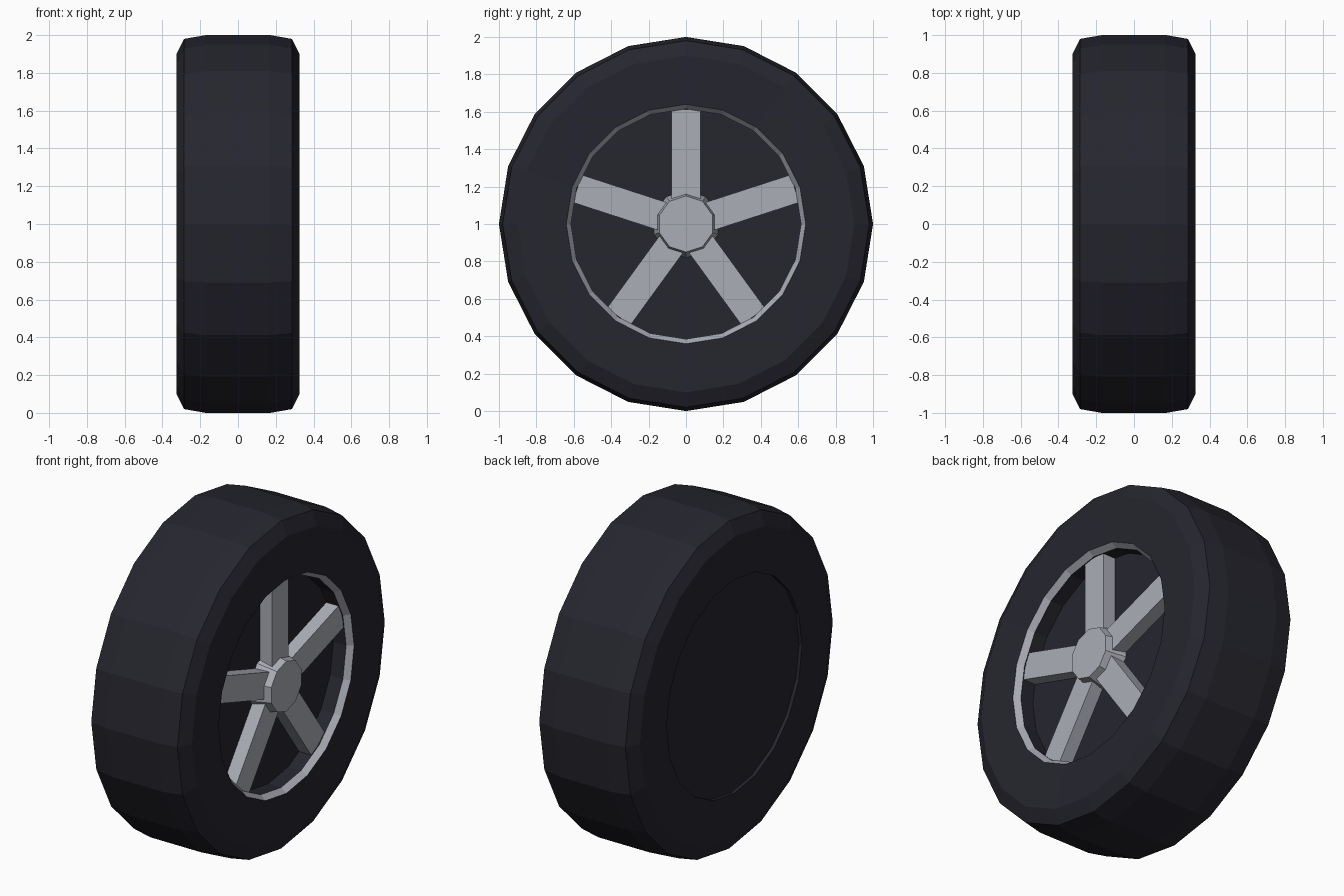
import bpy
import bmesh
from math import cos, sin, pi, radians
from mathutils import Matrix

cube = bpy.data.objects.get("Cube")
if cube:
    bpy.data.objects.remove(cube, do_unlink=True)

AXLE = Matrix.Translation((0, 0, 1))


def make_material(name, color):
    mat = bpy.data.materials.new(name)
    mat.use_nodes = True
    mat.diffuse_color = color
    mat.node_tree.nodes["Principled BSDF"].inputs["Base Color"].default_value = color
    return mat


rubber = make_material("dark rubber", (0.019, 0.019, 0.028, 1))
alloy = make_material("grey alloy", (0.41, 0.42, 0.47, 1))


def finish(name, bm, mat):
    mesh = bpy.data.meshes.new(name)
    bm.to_mesh(mesh)
    bm.free()
    mesh.materials.append(mat)
    obj = bpy.data.objects.new(name, mesh)
    obj.matrix_world = AXLE
    bpy.context.collection.objects.link(obj)
    return obj


def lathe(name, profile, sides, mat, offset=0.0, cap_back=False, cap_front=False):
    """Turn (x, radius) points around the axle, ordered from back to front."""
    bm = bmesh.new()
    rings = []
    for x, r in profile:
        angles = [offset + 2 * pi * k / sides for k in range(sides)]
        rings.append([bm.verts.new((x, r * cos(a), r * sin(a))) for a in angles])
    for a, b in zip(rings, rings[1:]):
        for k in range(sides):
            n = (k + 1) % sides
            bm.faces.new((a[k], a[n], b[n], b[k]))
    if cap_back:
        bm.faces.new(rings[0][::-1])
    if cap_front:
        bm.faces.new(rings[-1])
    return finish(name, bm, mat)


# Tyre with a shallow closed recess on the back
half = [(0.32, 0.64), (0.325, 0.9), (0.285, 0.98), (0.17, 1.0)]
tyre = [(-0.30, 0.64)] + [(-x, r) for x, r in half] + half[::-1]
lathe("tyre", tyre, 20, rubber, cap_back=True)

# Bevelled rim lip and the dark well behind the spokes
lathe("rim_lip", [(0.32, 0.64), (0.285, 0.615)], 20, alloy)
lathe("wheel_well", [(0.285, 0.615), (0.2, 0.615)], 20, rubber, cap_front=True)

# Tapered hub
lathe("hub", [(0.2, 0.18), (0.32, 0.15)], 10, alloy, offset=radians(18), cap_front=True)

# Five straight spokes
inner, outer, width, back, front = 0.1, 0.612, 0.155, 0.19, 0.28
for i in range(5):
    bm = bmesh.new()
    size = Matrix.Diagonal((front - back, width, outer - inner, 1))
    place = Matrix.Translation(((front + back) / 2, 0, (inner + outer) / 2))
    turn = Matrix.Rotation(2 * pi * i / 5, 4, "X")
    bmesh.ops.create_cube(bm, size=1, matrix=turn @ place @ size)
    finish(f"spoke_{i + 1}", bm, alloy)
